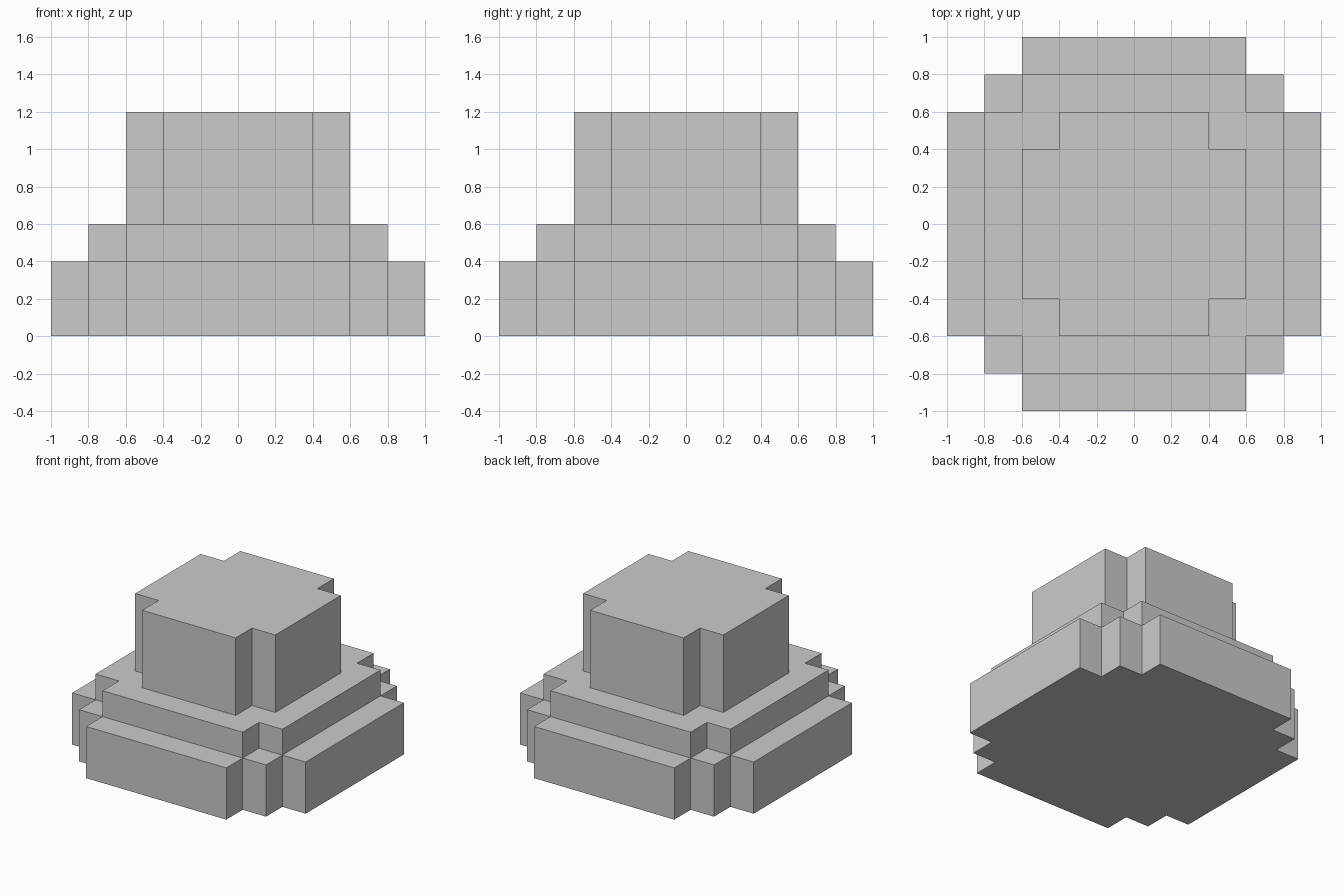
import bpy
import bmesh

if "Cube" in bpy.data.objects:
    bpy.data.objects.remove(bpy.data.objects["Cube"])


def stepped_tier(name, corner, z0, z1):
    """Extrude a four-fold symmetric outline given one notched corner."""
    outline = []
    quarter = corner
    for _ in range(4):
        outline += quarter
        quarter = [(-y, x) for x, y in quarter]  # turn 90 degrees

    bm = bmesh.new()
    face = bm.faces.new([bm.verts.new((x, y, z0)) for x, y in outline])
    result = bmesh.ops.extrude_face_region(bm, geom=[face], use_keep_orig=True)
    top = [v for v in result["geom"] if isinstance(v, bmesh.types.BMVert)]
    bmesh.ops.translate(bm, verts=top, vec=(0, 0, z1 - z0))
    bmesh.ops.recalc_face_normals(bm, faces=bm.faces)

    mesh = bpy.data.meshes.new(name)
    bm.to_mesh(mesh)
    bm.free()
    obj = bpy.data.objects.new(name, mesh)
    bpy.context.collection.objects.link(obj)
    return obj


# Wide base with double-stepped corners
stepped_tier("base_tier", [(1, 0.6), (0.8, 0.6), (0.8, 0.8), (0.6, 0.8), (0.6, 1)], 0, 0.4)
# Thin middle step
stepped_tier("middle_tier", [(0.8, 0.6), (0.6, 0.6), (0.6, 0.8)], 0.4, 0.6)
# Tall upper block
stepped_tier("upper_block", [(0.6, 0.4), (0.4, 0.4), (0.4, 0.6)], 0.6, 1.2)
